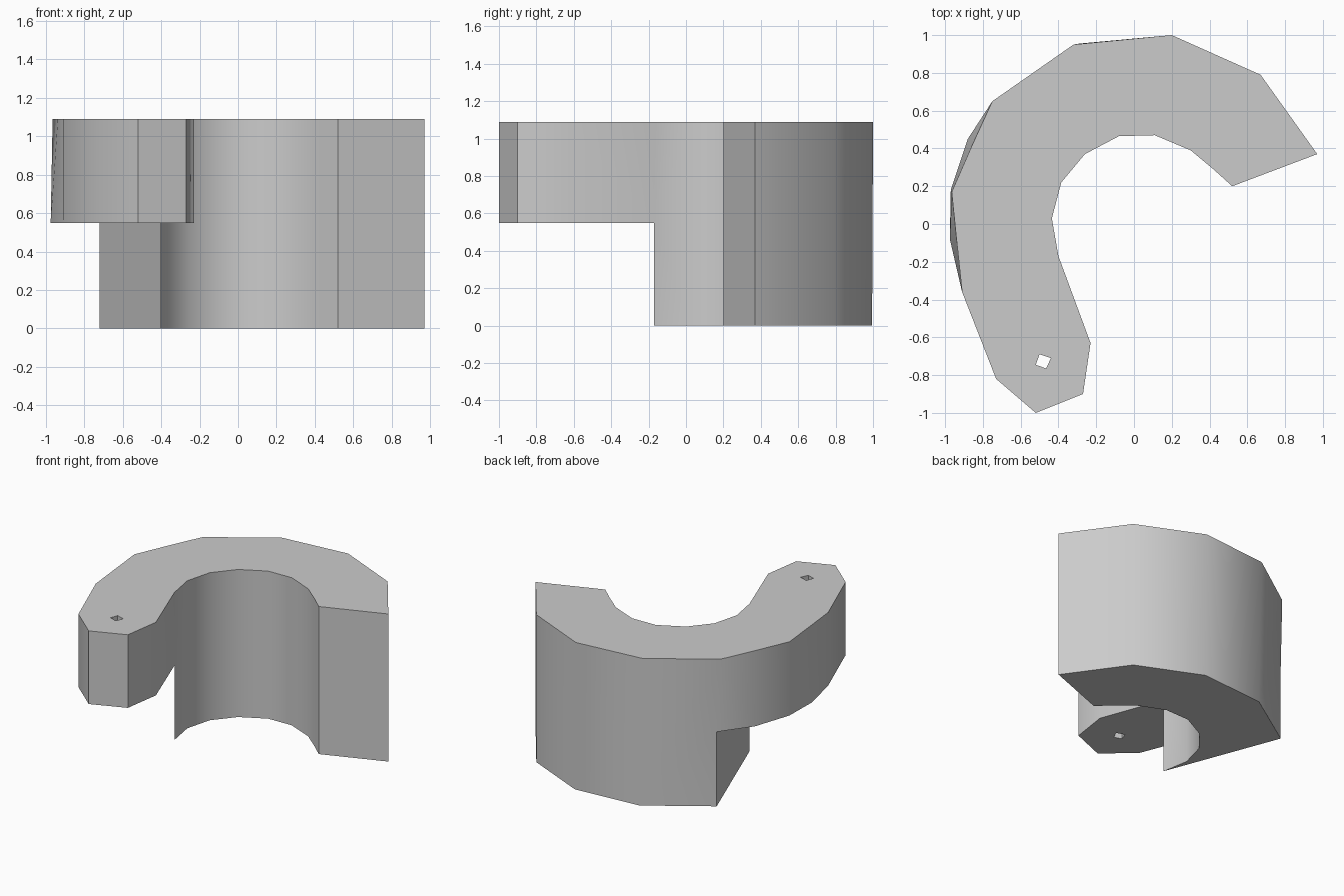
import bpy, bmesh, math

cube = bpy.data.objects.get("Cube")
if cube:
    bpy.data.objects.remove(cube, do_unlink=True)

TOP, STEP = 1.09, 0.55

# Outline corners: each is a top point and, where the wall leans, its lower point
outer_body = [((.97, .37),), ((.67, .79),), ((.20, 1.0), (.21, .995)),
              ((-.32, .95), (-.29, .955)), ((-.75, .65), (-.72, .67))]
arm = [((-.86, .41), (-.88, .45)), ((-.965, .17), (-.97, .18)),
       ((-.938, -.095), (-.975, -.08)), ((-.91, -.36),), ((-.73, -.82),),
       ((-.52, -1.0),), ((-.27, -.90),), ((-.23, -.63),)]
inner_body = [((-.40, -.17),), ((-.435, .03),), ((-.385, .22),), ((-.26, .37),),
              ((-.08, .465),), ((.11, .47),), ((.30, .39),), ((.42, .29),), ((.52, .20),)]
hole = [(-.50, -.69), (-.44, -.71), (-.465, -.765), (-.52, -.745)]

bm = bmesh.new()


def ring(points, z):
    return [bm.verts.new((x, y, z)) for x, y in points]


def walls(a, b, closed=False):
    n = len(a)
    for i in range(n if closed else n - 1):
        j = (i + 1) % n
        bm.faces.new((a[i], a[j], b[j], b[i]))


def cap_with_hole(rim, inner):
    edges = []
    for loop in (rim, inner):
        for i, v in enumerate(loop):
            w = loop[(i + 1) % len(loop)]
            edges.append(bm.edges.get((v, w)) or bm.edges.new((v, w)))
    bmesh.ops.triangle_fill(bm, edges=edges, use_beauty=True)


corners = outer_body + arm + inner_body
first, last = len(outer_body) - 1, len(outer_body) + len(arm)
top = ring([c[0] for c in corners], TOP)
step = ring([c[-1] for c in corners[first:last + 1]], STEP)
base_outer = ring([c[-1] for c in outer_body], 0)
base_inner = ring([c[-1] for c in inner_body], 0)

# Full-height walls, arm walls and the two end faces
walls(top[:first], base_outer[:-1])
walls(top[last + 1:], base_inner[1:])
bm.faces.new((top[first - 1], top[first], step[0], base_outer[-1], base_outer[-2]))
bm.faces.new((top[last], top[last + 1], base_inner[1], base_inner[0], step[-1]))
walls(top[first:last + 1], step)
bm.faces.new((step[0], step[-1], base_inner[0], base_outer[-1]))
bm.faces.new((top[-1], top[0], base_outer[0], base_inner[-1]))
bm.faces.new(base_outer + base_inner)

# Square pin hole through the arm, with the top and underside around it
hole_top, hole_low = ring(hole, TOP), ring(hole, STEP)
walls(hole_top, hole_low, closed=True)
cap_with_hole(top, hole_top)
cap_with_hole(step, hole_low)
bmesh.ops.recalc_face_normals(bm, faces=bm.faces)

mesh = bpy.data.meshes.new("curved_hook")
bm.to_mesh(mesh)
bm.free()
hook = bpy.data.objects.new("curved_hook", mesh)
bpy.context.collection.objects.link(hook)

# Plain grey material
grey = bpy.data.materials.new("plain_grey")
grey.use_nodes = True
colour = (.6, .6, .6, 1)
grey.diffuse_color = colour
for node in grey.node_tree.nodes:
    if node.type == 'BSDF_PRINCIPLED':
        node.inputs["Base Color"].default_value = colour
mesh.materials.append(grey)

bpy.ops.object.select_all(action='DESELECT')
hook.select_set(True)
bpy.context.view_layer.objects.active = hook
bpy.ops.object.shade_smooth_by_angle(angle=math.radians(40))
